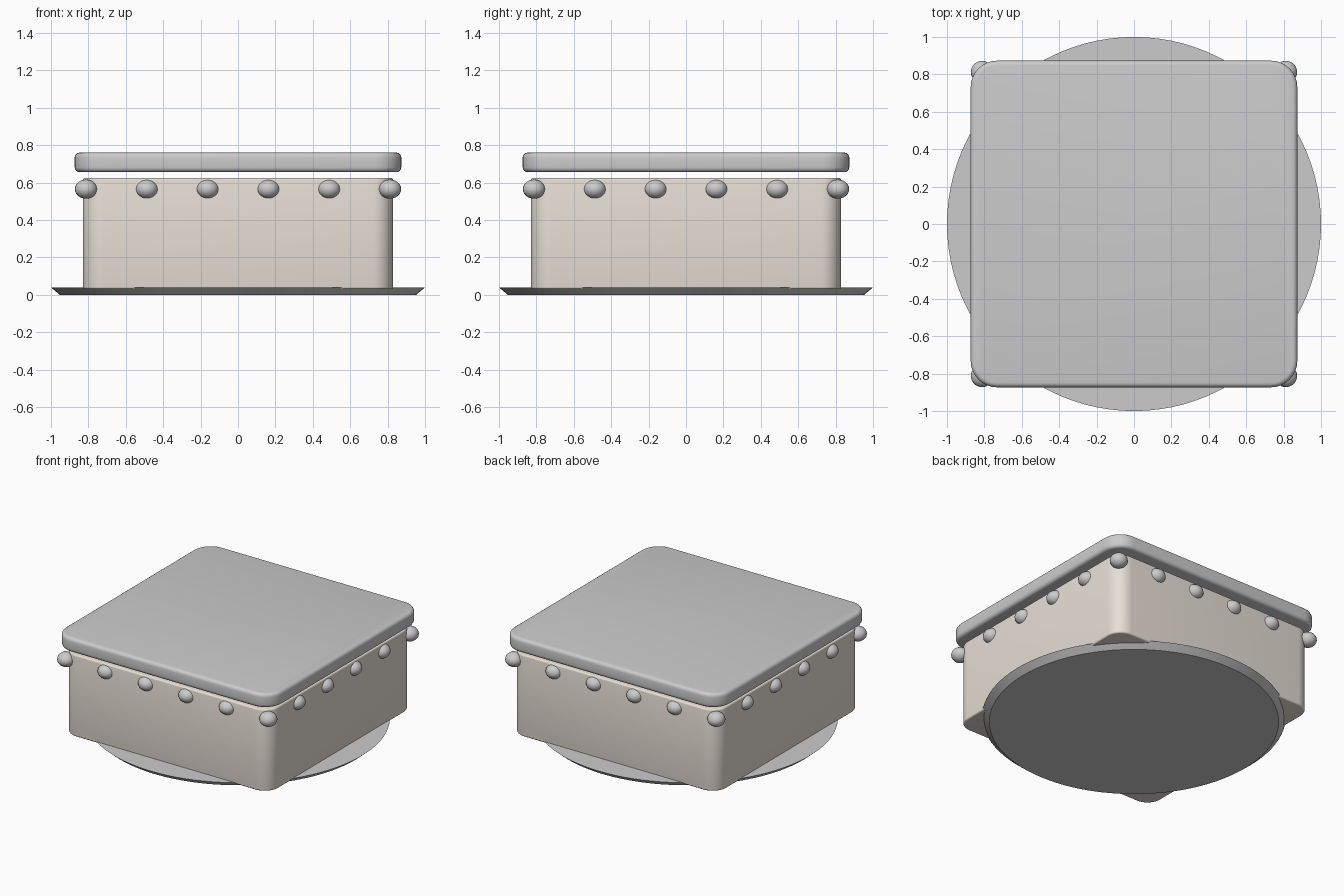
import bpy, bmesh, math

if "Cube" in bpy.data.objects:
    bpy.data.objects.remove(bpy.data.objects["Cube"])


def material(name, rgb):
    m = bpy.data.materials.new(name)
    m.diffuse_color = (*rgb, 1)
    m.use_nodes = True
    m.node_tree.nodes["Principled BSDF"].inputs["Base Color"].default_value = m.diffuse_color
    return m


def finish(bm, name, mat=None):
    bmesh.ops.recalc_face_normals(bm, faces=bm.faces)
    me = bpy.data.meshes.new(name)
    bm.to_mesh(me)
    bm.free()
    ob = bpy.data.objects.new(name, me)
    bpy.context.collection.objects.link(ob)
    if mat:
        me.materials.append(mat)
    bpy.ops.object.select_all(action='DESELECT')
    ob.select_set(True)
    bpy.context.view_layer.objects.active = ob
    bpy.ops.object.shade_smooth_by_angle(angle=math.radians(35))
    return ob


def rounded_slab(name, half, z0, z1, corner, edge, mat=None):
    """Square slab with rounded upright corners and softened rims."""
    bm = bmesh.new()
    outline = []
    for i in range(4):
        a0 = i * math.pi / 2
        cx = (half - corner) * (1 if i in (0, 3) else -1)
        cy = (half - corner) * (1 if i < 2 else -1)
        for k in range(9):
            a = a0 + k * math.pi / 16
            outline.append(bm.verts.new((cx + corner * math.cos(a),
                                         cy + corner * math.sin(a), z0)))
    base = bm.faces.new(outline)
    top = bmesh.ops.extrude_face_region(bm, geom=[base])
    for v in top['geom']:
        if isinstance(v, bmesh.types.BMVert):
            v.co.z = z1
    rims = [e for e in bm.edges if abs(e.verts[0].co.z - e.verts[1].co.z) < 1e-6]
    bmesh.ops.bevel(bm, geom=rims, offset=edge, segments=4, profile=0.5,
                    affect='EDGES')
    return finish(bm, name, mat)


beige = material("warm_beige", (0.80, 0.74, 0.67))

# Round base plate, flaring outward toward the top
bm = bmesh.new()
bmesh.ops.create_cone(bm, cap_ends=True, segments=96, radius1=0.953,
                      radius2=1.0, depth=0.04)
bmesh.ops.translate(bm, verts=bm.verts, vec=(0, 0, 0.02))
finish(bm, "base_plate")

# Main box and floating lid
rounded_slab("body", 0.83, 0.03, 0.625, 0.11, 0.012, beige)
rounded_slab("lid", 0.873, 0.656, 0.76, 0.14, 0.025)

# Row of beads around the upper rim, six along each side
spots = [-0.8125 + 0.325 * i for i in range(6)]
ring = [(x, y) for x in spots for y in spots
        if max(abs(x), abs(y)) > 0.8]
bm = bmesh.new()
for x, y in ring:
    made = bmesh.ops.create_uvsphere(bm, u_segments=20, v_segments=12, radius=1)
    bmesh.ops.scale(bm, verts=made['verts'], vec=(0.06, 0.06, 0.051))
    bmesh.ops.translate(bm, verts=made['verts'], vec=(x, y, 0.565))
finish(bm, "rim_beads")
